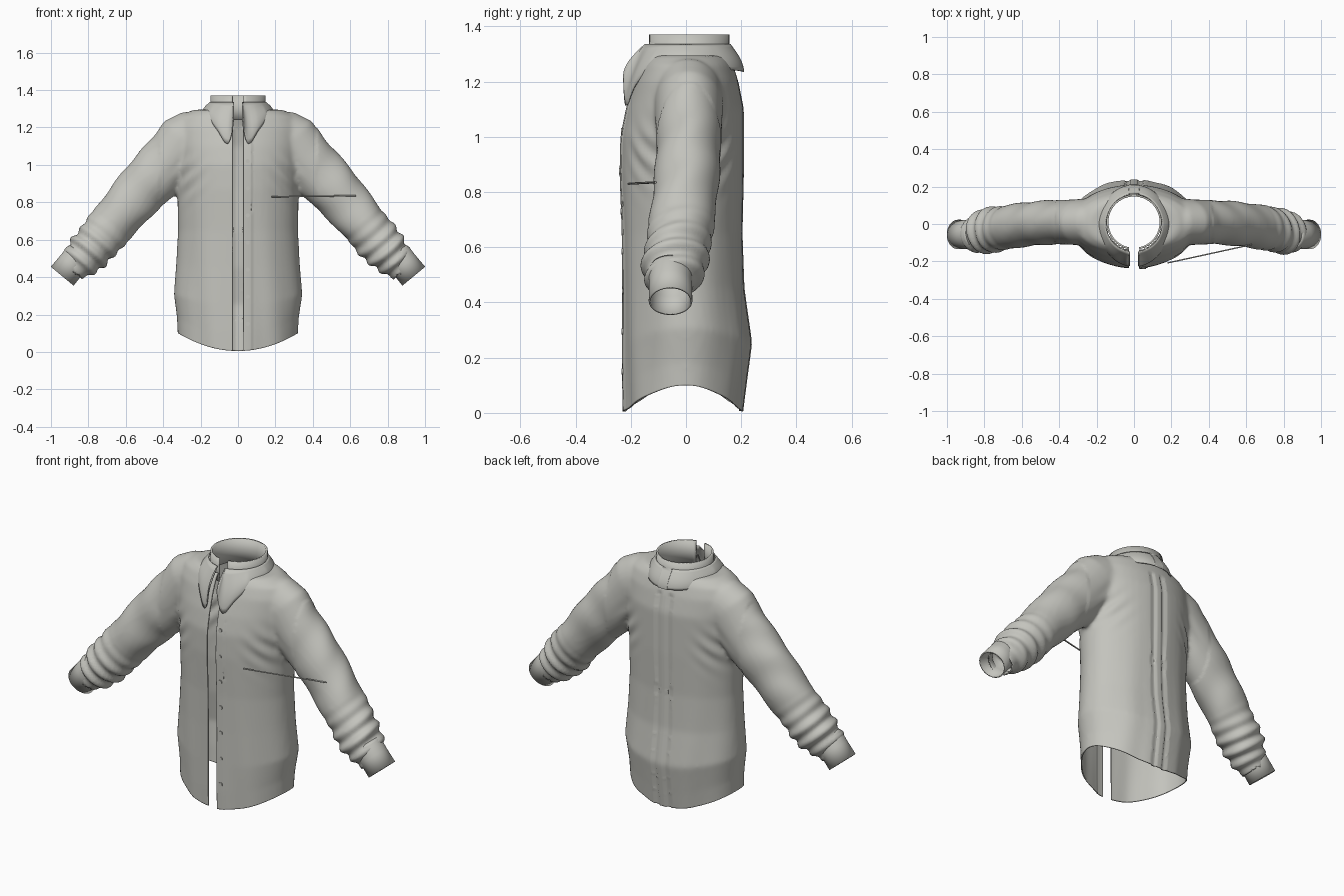
import bpy, bmesh
from math import sin, cos, pi, sqrt, exp
from mathutils import Vector
from mathutils.bvhtree import BVHTree

cube = bpy.data.objects.get("Cube")
if cube:
    bpy.data.objects.remove(cube, do_unlink=True)

fabric = bpy.data.materials.new("warm_grey_fabric")
fabric.use_nodes = True
colour = (0.55, 0.55, 0.51, 1)
fabric.diffuse_color = colour
fabric.node_tree.nodes["Principled BSDF"].inputs["Base Color"].default_value = colour


def make_object(name, bm):
    mesh = bpy.data.meshes.new(name)
    bm.to_mesh(mesh)
    bm.free()
    mesh.materials.append(fabric)
    obj = bpy.data.objects.new(name, mesh)
    bpy.context.collection.objects.link(obj)
    return obj


def activate(obj):
    bpy.ops.object.select_all(action="DESELECT")
    obj.select_set(True)
    bpy.context.view_layer.objects.active = obj


def finish(obj, thickness=0):
    if thickness:
        solid = obj.modifiers.new("thickness", "SOLIDIFY")
        solid.thickness = thickness
        solid.offset = -1
    activate(obj)
    bpy.ops.object.shade_smooth_by_angle(angle=pi / 4)


def loft(bm, rows, closed=True, caps=False):
    """Skin a list of equally long point rows."""
    rings = [[bm.verts.new(p) for p in row] for row in rows]
    count = len(rings[0])
    for low, high in zip(rings, rings[1:]):
        for i in range(count if closed else count - 1):
            j = (i + 1) % count
            bm.faces.new((low[i], low[j], high[j], high[i]))
    if caps:
        bm.faces.new(rings[0])
        bm.faces.new(rings[-1])
    bmesh.ops.recalc_face_normals(bm, faces=bm.faces)


def sheet(name, rows, closed, thickness):
    bm = bmesh.new()
    loft(bm, rows, closed)
    # Make the sheet face away from the middle of its first row
    bm.faces.ensure_lookup_table()
    middle = sum((Vector(p) for p in rows[0]), Vector()) / len(rows[0])
    face = bm.faces[len(bm.faces) // 2]
    if face.normal.dot(face.calc_center_median() - middle) < 0:
        bmesh.ops.reverse_faces(bm, faces=bm.faces)
    finish(make_object(name, bm), thickness)


def clamp(v):
    return max(0, min(1, v))


STEPS = 48
ANGLES = [2 * pi * i / STEPS for i in range(STEPS)]

# Torso sections: height, half width, front depth, back depth
TORSO = [(-.06, .32, .225, .2), (.1, .325, .228, .22), (.25, .342, .228, .24),
         (.45, .33, .228, .212), (.65, .32, .23, .205), (.87, .325, .238, .21),
         (1, .335, .235, .21), (1.1, .34, .215, .21), (1.2, .34, .185, .19),
         (1.26, .31, .16, .17), (1.295, .24, .14, .15)]
# Sleeve sections: centre x, y, z and radius
SLEEVE = [(.2, .01, 1.14, .145), (.25, .01, 1.13, .16), (.28, .01, 1.115, .165),
          (.35, .01, 1.035, .155), (.42, .01, .965, .15), (.51, .005, .875, .14),
          (.6, -.005, .77, .13), (.69, -.02, .663, .122), (.75, -.03, .59, .12),
          (.8, -.04, .535, .115), (.84, -.05, .49, .1), (.87, -.055, .455, .076),
          (.91, -.055, .41, .07)]
AXIS = Vector((.64, 0, -.77))
OUT = Vector((.77, 0, .64))
CUFF_END = Vector((.94, -.056, .405))


def sleeve_rows(side):
    rows = []
    for i, (x, y, z, r) in enumerate(SLEEVE):
        a, b = SLEEVE[max(i - 1, 0)], SLEEVE[min(i + 1, len(SLEEVE) - 1)]
        t = Vector((b[0] - a[0], 0, b[2] - a[2])).normalized()
        n = Vector((-t.z, 0, t.x))
        depth = min(r, .118 + .05 * max(0, z - 1))
        row = [Vector((x, y, z)) + n * r * cos(q) + Vector((0, depth * sin(q), 0))
               for q in ANGLES]
        rows.append([(side * p.x, p.y, p.z) for p in row])
    return rows


# Body: torso and sleeves fused into one cloth surface
bm = bmesh.new()
loft(bm, [[(a * cos(q), (back if sin(q) > 0 else front) * sin(q), z) for q in ANGLES]
          for z, a, front, back in TORSO], caps=True)
for side in (1, -1):
    loft(bm, sleeve_rows(side), caps=True)
body = make_object("shirt_body", bm)
activate(body)
remesh = body.modifiers.new("fuse", "REMESH")
remesh.mode = "VOXEL"
remesh.voxel_size = .012
relax = body.modifiers.new("relax", "SMOOTH")
relax.factor = .5
relax.iterations = 8
for name in ("fuse", "relax"):
    bpy.ops.object.modifier_apply(modifier=name)

bm = bmesh.new()
bm.from_mesh(body.data)


def cut(co, no):
    bmesh.ops.bisect_plane(bm, geom=bm.verts[:] + bm.edges[:] + bm.faces[:],
                           plane_co=co, plane_no=no)


# Open the hem, front gap, neck and sleeve ends
GAP = .028
cut((0, 0, 0), (0, 0, 1))
for x in (-GAP, GAP, .07):
    cut((x, 0, 0), (1, 0, 0))


def is_opening(face):
    c = face.calc_center_median()
    beyond = (Vector((abs(c.x), c.y, c.z)) - CUFF_END).dot(AXIS)
    return (c.z < 0 or (abs(c.x) < GAP and c.y < 0)
            or (c.z > 1.2 and sqrt(c.x ** 2 + (c.y - .01) ** 2) < .15)
            or (abs(c.x) > .7 and beyond > -.06))


bmesh.ops.delete(bm, geom=[f for f in bm.faces if is_opening(f)], context="FACES")

# Folds, front placket, back pleat and curved hem
bm.normal_update()
moves = []
for v in bm.verts:
    x, y, z = v.co
    side = 1 if x > 0 else -1
    along = AXIS.x * abs(x) + AXIS.z * z
    if abs(x) > .42:
        bunch = clamp((along + .12) / .2) * clamp((.22 - along) / .05)
        push = .009 * bunch * sin(85 * along + 12 * side * y + side)
        push += .003 * sin(30 * along + 25 * y + 2 * side)
    else:
        push = .003 * sin(38 * x + 3 * z) * clamp(1 - z) * clamp(abs(x) * 8)
        drape = exp(-((abs(x) - .26) / .07) ** 2 - ((z - .93) / .1) ** 2)
        push += .005 * drape * sin(60 * (z + abs(x)))
    if y < -.1 and GAP - .001 < x < .0701:
        push += .004
    if y > .1 and abs(abs(x) - .035) < .009 and z < 1.2:
        push -= .007
    moves.append((v, v.normal * push))
for v, move in moves:
    v.co += move
    if abs(v.co.x) < .4:
        rise = .005 + .095 * (v.co.x / .32) ** 2
        v.co.z += rise * clamp(1 - v.co.z / .5)
surface = BVHTree.FromBMesh(bm)
bm.to_mesh(body.data)
bm.free()
if not body.data.materials:
    body.data.materials.append(fabric)
finish(body, .006)

# Cuffs
for side, label in ((1, "left"), (-1, "right")):
    rows = []
    for back, r in ((.155, .074), (.14, .08), (.08, .078), (0, .079)):
        centre = CUFF_END - AXIS * back
        row = [centre + OUT * r * cos(q) + Vector((0, r * sin(q), 0)) for q in ANGLES]
        rows.append([Vector((side * p.x, p.y, p.z)) for p in row])
    sheet(label + "_cuff", rows, True, .007)

# Collar stand: an upright band with a front gap
START = .2
band = [START + (2 * pi - 2 * START) * i / STEPS for i in range(STEPS + 1)]
sheet("collar_stand", [[(.147 * sin(q), .01 - .147 * cos(q), z) for q in band]
                       for z in (1.24, 1.3, 1.37)], False, .01)

# Folded collar: angle from the front and height of the lower edge
EDGE = [(.13, 1.22), (.2, 1.15), (.28, 1.112), (.38, 1.118), (.6, 1.18),
        (.95, 1.25), (1.57, 1.285), (2.2, 1.245), (pi, 1.235)]


def edge_height(q):
    q = min(q, 2 * pi - q)
    for (a, za), (b, zb) in zip(EDGE, EDGE[1:]):
        if q <= b:
            return za + (zb - za) * clamp((q - a) / (b - a))
    return EDGE[-1][1]


first = EDGE[0][0]
sweep = [first + (2 * pi - 2 * first) * i / (3 * STEPS) for i in range(3 * STEPS + 1)]
rows = []
for k in range(9):
    t = k / 8
    flare = sin(t * pi / 2)
    row = []
    for q in sweep:
        depth = .152 + .078 * flare if cos(q) > 0 else .162 + .048 * flare
        x = (.152 + .038 * flare) * sin(q)
        x = max(abs(x), GAP) * (1 if q < pi else -1)
        row.append((x, -depth * cos(q), 1.335 + (edge_height(q) - 1.335) * t))
    rows.append(row)
sheet("collar", rows, False, .006)

# Buttons down the placket
for i in range(7):
    z = .15 + i * .145
    hit = surface.ray_cast(Vector((.052, -1, z)), Vector((0, 1, 0)))[0]
    bpy.ops.mesh.primitive_cylinder_add(vertices=16, radius=.011, depth=.008,
                                        location=hit, rotation=(pi / 2, 0, 0))
    button = bpy.context.object
    button.name = "button_%d" % (i + 1)
    button.data.materials.append(fabric)
    finish(button)

# Loose thread from the chest to the left sleeve
start, end = Vector((.18, -.208, .83)), Vector((.63, -.11, .835))
bpy.ops.mesh.primitive_cylinder_add(vertices=6, radius=.004, depth=(end - start).length,
                                    location=(start + end) / 2)
thread = bpy.context.object
thread.name = "loose_thread"
thread.rotation_euler = (end - start).to_track_quat("Z", "Y").to_euler()
thread.data.materials.append(fabric)
finish(thread)
